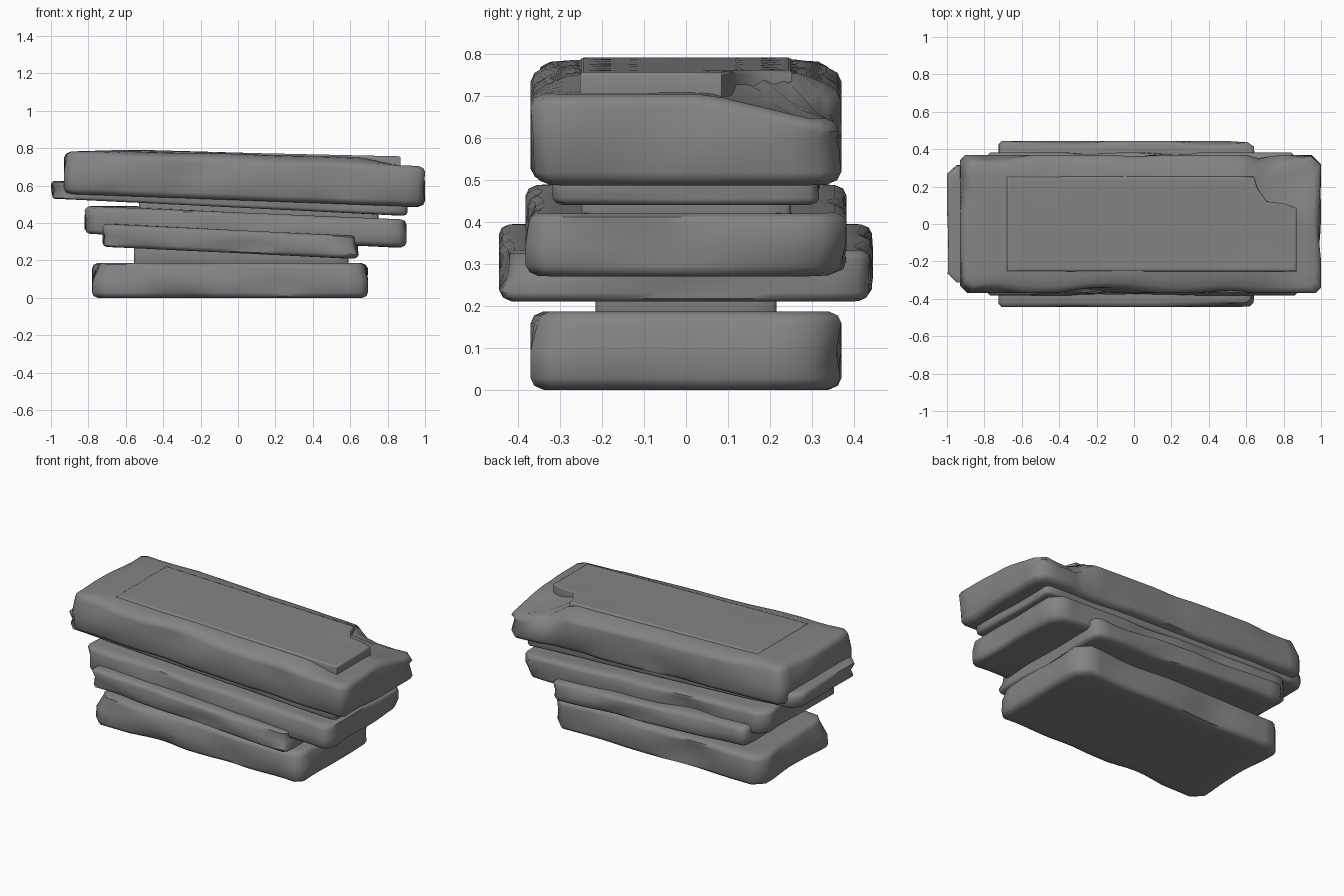
import bpy, bmesh
from mathutils import Vector, noise

if "Cube" in bpy.data.objects:
    bpy.data.objects.remove(bpy.data.objects["Cube"])

stone = bpy.data.materials.new("stone")
stone.diffuse_color = (0.23, 0.23, 0.23, 1)
stone.use_nodes = True
stone.node_tree.nodes["Principled BSDF"].inputs["Base Color"].default_value = stone.diffuse_color


def densify(pts, step=0.07):
    out = []
    for i, p in enumerate(pts):
        q = pts[(i + 1) % len(pts)]
        a, b = Vector(p), Vector(q)
        n = max(1, round((b - a).length / step))
        out += [a.lerp(b, k / n) for k in range(n)]
    return out


def box_outline(x0, x1, y, cuts):
    # rectangle with four cut corners: front left, front right, back right, back left
    a, b, c, d = cuts
    return [(x0 + a, -y), (x1 - b, -y), (x1, -y + b), (x1, y - c),
            (x1 - c, y), (x0 + d, y), (x0, y - d), (x0, -y + a)]


def slab(name, outline, left, right, edge, rough, seed, chip=None):
    """left / right = (bottom z, top z) at the two x ends; edge = rounding radius"""
    pts = densify(outline)
    xs, ys = [p.x for p in pts], [p.y for p in pts]
    x0, x1, y0, y1 = min(xs), max(xs), min(ys), max(ys)
    cx, cy, hx, hy = (x0 + x1) / 2, (y0 + y1) / 2, (x1 - x0) / 2, (y1 - y0) / 2
    e = edge
    h = left[1] - left[0]
    f = min(0.45, e / h)
    # rings: inset, height fraction
    rings = [(e * 2.6, 0), (e * 1.1, 0), (e * 0.3, f * 0.35), (0, f), (0, 0.5), (0, 1 - f),
             (e * 0.3, 1 - f * 0.35), (e * 1.1, 1), (e * 2.6, 1), (0.45 * hy, 1), (0.7 * hy, 1)]
    bm = bmesh.new()
    grid = []
    for inset, t in rings:
        row = []
        for p in pts:
            n = noise.noise(Vector((p.x * 2.6 + seed * 7.3, p.y * 2.6, t * 1.6 + seed)))
            # irregular dents only push inwards
            d = inset + rough * max(0, n + 0.05) * (1.6 - abs(t - 0.5))
            x = cx + (p.x - cx) * (hx - d) / hx
            y = cy + (p.y - cy) * (hy - d) / hy
            k = (p.x - x0) / (x1 - x0)
            lo = left[0] + (right[0] - left[0]) * k
            hi = left[1] + (right[1] - left[1]) * k
            v = Vector((x, y, lo + (hi - lo) * t))
            if chip:
                v = chip(v, t)
            row.append(bm.verts.new(v))
        grid.append(row)
    n = len(pts)
    for r, s in zip(grid, grid[1:]):
        for i in range(n):
            j = (i + 1) % n
            bm.faces.new((r[i], r[j], s[j], s[i]))
    bm.faces.new(grid[0][::-1])
    bm.faces.new(grid[-1])
    bmesh.ops.recalc_face_normals(bm, faces=bm.faces)
    me = bpy.data.meshes.new(name)
    bm.to_mesh(me)
    bm.free()
    me.materials.append(stone)
    ob = bpy.data.objects.new(name, me)
    bpy.context.collection.objects.link(ob)
    bpy.context.view_layer.objects.active = ob
    ob.select_set(True)
    bpy.ops.object.shade_smooth_by_angle(angle=0.9)
    ob.select_set(False)
    return ob


def clamp(a):
    return max(0, min(1, a))


def broken_corner(v, t):
    # top swells up to meet the cap plate
    if t == 1:
        target = 0.787 - 0.022 * (v.x + 0.68)
        ramp = clamp((0.35 - abs(v.y)) / 0.09) * clamp((v.x + 0.9) / 0.2) * clamp((0.85 - v.x) / 0.2)
        v.z += (target - v.z) * ramp
    # sunken back right corner and a crack running down the back face
    if v.x > 0.6 and v.y > 0.05 and t > 0.5:
        v.z -= 0.06 * clamp((v.x - 0.6) / 0.12) * clamp((v.y - 0.05) / 0.25)
    if v.y > 0.25:
        v.y -= 0.03 * max(0, 1 - abs(v.x - 0.69) / 0.06)
    return v


# lowest slab
slab("base_slab", box_outline(-0.78, 0.695, 0.37, (0.06, 0.04, 0.07, 0.06)),
     (0, 0.187), (0, 0.187), 0.028, 0.035, 1)
# recessed filler above it
slab("lower_filler", box_outline(-0.555, 0.59, 0.216, (0.01,) * 4),
     (0.17, 0.30), (0.17, 0.26), 0.006, 0, 2)
# wide middle slab
slab("wide_slab", box_outline(-0.725, 0.645, 0.445, (0.02, 0.02, 0.03, 0.02)),
     (0.272, 0.395), (0.21, 0.332), 0.022, 0.025, 3)
# long middle slab
slab("long_slab", box_outline(-0.82, 0.90, 0.382, (0.05, 0.04, 0.06, 0.05)),
     (0.342, 0.49), (0.27, 0.42), 0.025, 0.035, 4)
# recessed filler
slab("upper_filler", box_outline(-0.53, 0.75, 0.25, (0.01,) * 4),
     (0.44, 0.53), (0.40, 0.48), 0.006, 0, 5)
# slab under the top block
slab("under_slab", box_outline(-1.0, 0.905, 0.318, (0.05, 0.02, 0.02, 0.05)),
     (0.53, 0.625), (0.44, 0.53), 0.016, 0.015, 6)
# thick top slab
slab("top_slab", box_outline(-0.93, 1.0, 0.37, (0.04, 0.03, 0.05, 0.03)),
     (0.555, 0.782), (0.487, 0.705), 0.032, 0.035, 7, broken_corner)
# thin raised cap with a broken corner
slab("cap_plate", [(-0.68, -0.253), (0.87, -0.253), (0.87, 0.085), (0.80, 0.11),
                   (0.71, 0.12), (0.66, 0.19), (0.64, 0.253), (-0.68, 0.253)],
     (0.70, 0.791), (0.66, 0.757), 0.008, 0, 8)
